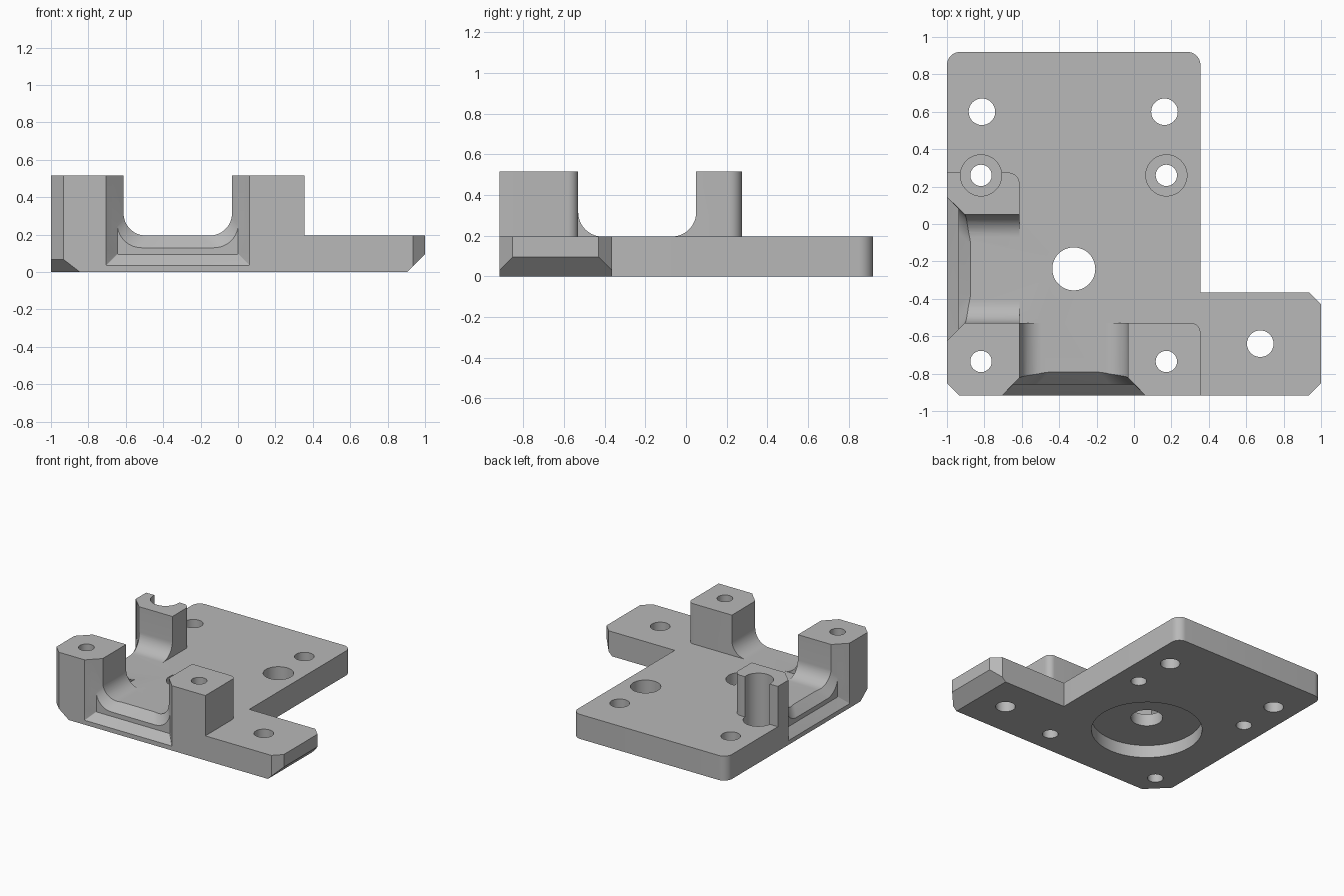
import bpy, bmesh, math
from mathutils import Vector

if "Cube" in bpy.data.objects:
    bpy.data.objects.remove(bpy.data.objects["Cube"], do_unlink=True)

TOP, FLOOR = 0.515, 0.195          # post tops, plate top
CX, CY, FACE = -0.322, -0.24, 0.677  # bore centre, distance to the outer faces
HALF, FILLET = 0.29, 0.12          # half width of the channels, fillet at their foot

metal = bpy.data.materials.new("grey_metal")
metal.use_nodes = True
metal.diffuse_color = (0.48, 0.48, 0.48, 1)
metal.node_tree.nodes["Principled BSDF"].inputs["Base Color"].default_value = metal.diffuse_color


def make(name, bm):
    bmesh.ops.recalc_face_normals(bm, faces=bm.faces)
    mesh = bpy.data.meshes.new(name)
    bm.to_mesh(mesh)
    bm.free()
    obj = bpy.data.objects.new(name, mesh)
    mesh.materials.append(metal)
    bpy.context.collection.objects.link(obj)
    return obj


def loft(sections):
    """Closed solid through rings of equal point count."""
    bm = bmesh.new()
    rings = [[bm.verts.new(p) for p in s] for s in sections]
    n = len(rings[0])
    for a, b in zip(rings, rings[1:]):
        for i in range(n):
            j = (i + 1) % n
            bm.faces.new((a[i], a[j], b[j], b[i]))
    bm.faces.new(rings[0])
    bm.faces.new(rings[-1])
    return bm


def outline(corners):
    """Polygon with corners (x, y, size, steps): one step is a chamfer, more a round."""
    pts = []
    for i, (x, y, size, steps) in enumerate(corners):
        p = Vector((x, y))
        if not size:
            pts.append(p)
            continue
        u = (Vector(corners[i - 1][:2]) - p).normalized() * size
        v = (Vector(corners[(i + 1) % len(corners)][:2]) - p).normalized() * size
        for k in range(steps + 1):
            t = k / steps * math.pi / 2
            pts.append(p + u * (1 - math.sin(t)) + v * (1 - math.cos(t)))
    return pts


def prism(corners, z0, z1):
    pts = outline(corners)
    return loft([[(p.x, p.y, z) for p in pts] for z in (z0, z1)])


def combine(target, tool, operation):
    mod = target.modifiers.new(operation, 'BOOLEAN')
    mod.operation, mod.solver, mod.object = operation, 'EXACT', tool
    bpy.context.view_layer.objects.active = target
    bpy.ops.object.modifier_apply(modifier=mod.name)
    bpy.data.objects.remove(tool, do_unlink=True)


def bore(x, y, r, z0=-0.1, z1=0.7):
    pts = [(x + r * math.cos(k * math.tau / 48), y + r * math.sin(k * math.tau / 48))
           for k in range(48)]
    combine(bracket, make("bore_cutter", loft([[(a, b, z) for a, b in pts] for z in (z0, z1)])),
            'DIFFERENCE')


# Base plate with side arm
X0, X1, XA = -1, 0.355, 1
Y0, Y1, YA = -0.917, 0.92, -0.365
bm = prism([(X0, Y0, 0.067, 1), (XA, Y0, 0.065, 1), (XA, YA, 0.065, 1), (X1, YA, 0, 1),
            (X1, Y1, 0.07, 10), (X0, Y1, 0.07, 10)], 0, FLOOR)
# Sloped undersides of the arm end and the front corner
for point, normal in (((0.905, 0, 0), (1, 0, -1)), ((X0 + 0.155, Y0, 0), (-1, -1, -1.3))):
    cut = bmesh.ops.bisect_plane(bm, geom=bm.verts[:] + bm.edges[:] + bm.faces[:],
                                 plane_co=point, plane_no=normal, clear_outer=True)
    bmesh.ops.holes_fill(bm, edges=[e for e in cut["geom_cut"] if isinstance(e, bmesh.types.BMEdge)])
bracket = make("mounting_bracket", bm)

# Three posts
L, R, F, B = CX - HALF, CX + HALF, CY - HALF, CY + HALF
YP = 0.275
posts = [
    [(X0, Y0, 0.067, 1), (L, Y0, 0, 1), (L, F, 0, 1), (X0, F, 0, 1)],
    [(R, Y0, 0, 1), (X1, Y0, 0, 1), (X1, F, 0.05, 8), (R, F, 0, 1)],
    [(X0, B, 0, 1), (L, B, 0, 1), (L, YP, 0.06, 8), (X0, YP, 0, 1)],
]
for corners in posts:
    combine(bracket, make("post", prism(corners, 0.12, TOP)), 'UNION')


def fillet(place, start, end):
    """Concave strip at the foot of a post; place maps (offset, along, z)."""
    e = 0.04
    prof = [(-e, -e), (FILLET, -e)]
    for k in range(13):
        t = k / 12 * math.pi / 2
        prof.append((FILLET * (1 - math.sin(t)), FILLET * (1 - math.cos(t))))
    prof.append((-e, FILLET))
    bm = loft([[place(o, s, FLOOR + z) for o, z in prof] for s in (start, end)])
    combine(bracket, make("fillet", bm), 'UNION')


fillet(lambda o, s, z: (L + o, s, z), Y0, F)
fillet(lambda o, s, z: (R - o, s, z), Y0, F)
fillet(lambda o, s, z: (s, F + o, z), X0, L)
fillet(lambda o, s, z: (s, B - o, z), X0, L)


def flare(place, rows, r):
    """Tapering U-shaped cutter; rows are (depth, half width, floor height)."""
    sections = []
    for d, hw, z0 in rows:
        half = [(hw, 0.7)]
        for k in range(11):
            t = k / 10 * math.pi / 2
            half.append((hw - r * (1 - math.cos(t)), z0 + r * (1 - math.sin(t))))
        ring = half + [(-w, z) for w, z in reversed(half)]
        sections.append([place(w, FACE - d, z) for w, z in ring])
    combine(bracket, make("flare_cutter", loft(sections)), 'DIFFERENCE')


# Flared mouths of the front and right-hand channels
for place in (lambda w, d, z: (CX + w, CY - d, z), lambda w, d, z: (CX - d, CY + w, z)):
    flare(place, [(-0.06, 0.443, -0.025), (0.06, 0.323, 0.095)], 0.004)
    flare(place, [(0.03, 0.354, 0.1), (0.145, 0.239, 0.215)], 0.13)

# Round recess below and central bore
bore(CX, CY, 0.4, -0.1, 0.1)
bore(CX, CY, 0.115)
# Screw holes
for x, y in ((-0.813, 0.6), (0.163, 0.6), (0.675, -0.64)):
    bore(x, y, 0.071)
for x in (-0.818, 0.173):
    bore(x, -0.735, 0.057)
    bore(x, 0.26, 0.11, 0.065)   # counterbore
    bore(x, 0.26, 0.057)

bpy.ops.object.select_all(action='DESELECT')
bracket.select_set(True)
bpy.context.view_layer.objects.active = bracket
bpy.ops.object.shade_smooth_by_angle(angle=math.radians(25))
